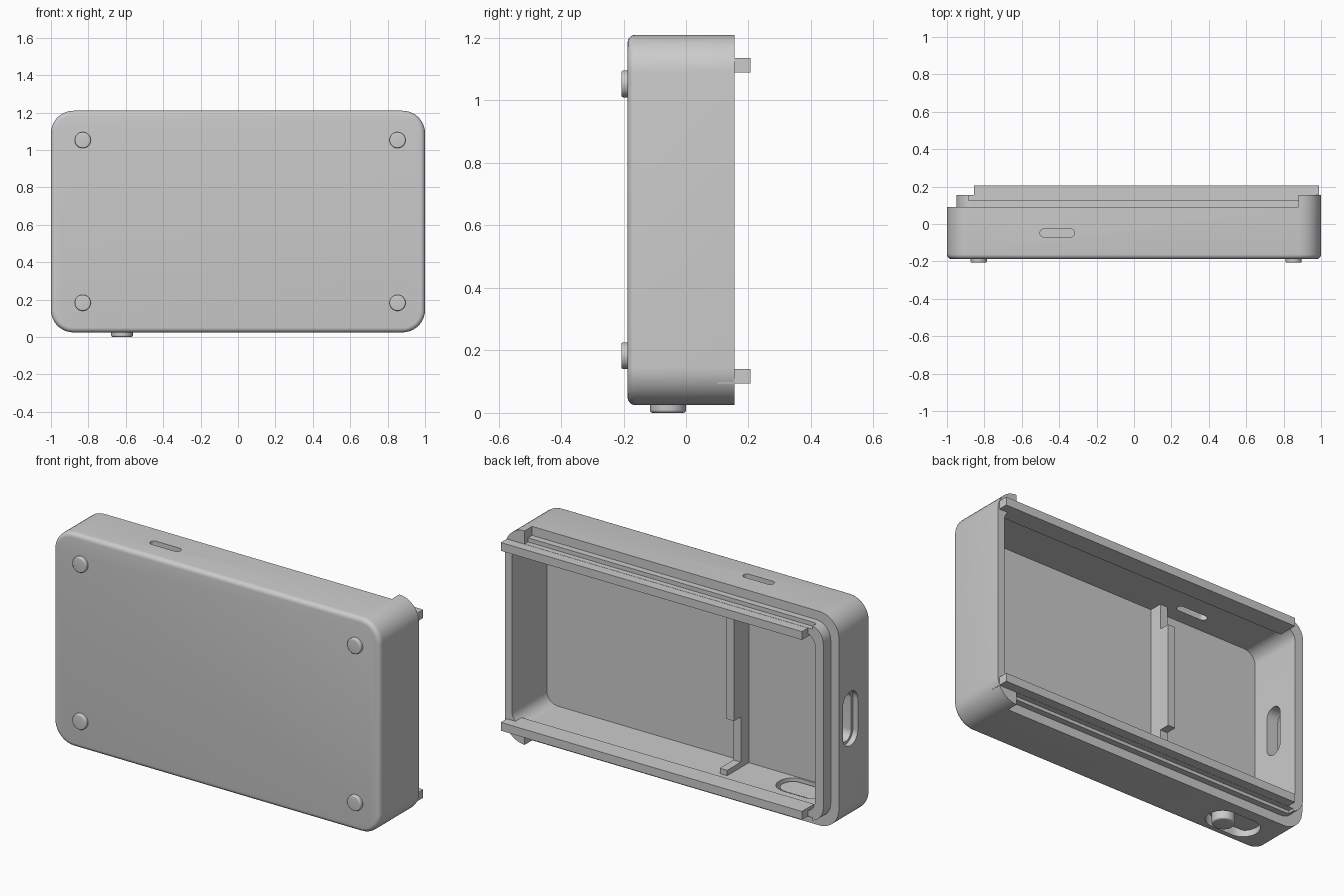
import bpy, bmesh, math

if "Cube" in bpy.data.objects:
    bpy.data.objects.remove(bpy.data.objects["Cube"])

grey = bpy.data.materials.new("plain grey")
grey.use_nodes = True
colour = (0.6, 0.6, 0.6, 1)
grey.diffuse_color = colour
grey.node_tree.nodes["Principled BSDF"].inputs["Base Color"].default_value = colour


def rounded_rect(u0, u1, v0, v1, r, n=10):
    """Outline of a rectangle with rounded corners."""
    if r == 0:
        return [(u0, v0), (u1, v0), (u1, v1), (u0, v1)]
    centres = [(u1 - r, v1 - r), (u0 + r, v1 - r), (u0 + r, v0 + r), (u1 - r, v0 + r)]
    points = []
    for k, (cu, cv) in enumerate(centres):
        for i in range(n + 1):
            a = (k + i / n) * math.pi / 2
            p = (cu + r * math.cos(a), cv + r * math.sin(a))
            if not points or math.dist(p, points[-1]) > 1e-5:
                points.append(p)
    if math.dist(points[0], points[-1]) < 1e-5:
        points.pop()
    return points


def prism(name, outline, axis, low, high, soft=0):
    """Extrude an outline along an axis; soft rounds the rim at the low end."""
    bm = bmesh.new()

    def place(u, v):
        return {"x": (low, u, v), "y": (u, low, v), "z": (u, v, low)}[axis]

    base = bm.faces.new([bm.verts.new(place(u, v)) for u, v in outline])
    made = bmesh.ops.extrude_face_region(bm, geom=[base])["geom"]
    shift = [high - low if a == axis else 0 for a in "xyz"]
    bmesh.ops.translate(bm, vec=shift, verts=[g for g in made if isinstance(g, bmesh.types.BMVert)])
    if soft:
        rim = [e for e in bm.edges if all(abs(v.co["xyz".index(axis)] - low) < 1e-6 for v in e.verts)]
        bmesh.ops.bevel(bm, geom=rim, offset=soft, segments=5, profile=0.5, affect="EDGES")
    bmesh.ops.recalc_face_normals(bm, faces=bm.faces)
    mesh = bpy.data.meshes.new(name)
    bm.to_mesh(mesh)
    bm.free()
    mesh.materials.append(grey)
    obj = bpy.data.objects.new(name, mesh)
    bpy.context.collection.objects.link(obj)
    return obj


def box(name, x, y, z):
    return prism(name, rounded_rect(*x, *z, 0), "y", *y)


def cut(target, cutter):
    """Subtract a cutter and discard it."""
    mod = target.modifiers.new("cut", "BOOLEAN")
    mod.operation = "DIFFERENCE"
    mod.solver = "EXACT"
    mod.object = cutter
    bpy.context.view_layer.objects.active = target
    bpy.ops.object.modifier_apply(modifier="cut")
    bpy.data.objects.remove(cutter)


# Tray body with rounded corners and a soft front rim
body = prism("case_body", rounded_rect(-1, 1, 0.025, 1.21, 0.12), "y", -0.187, 0.155, 0.025)

# Ledge around the raised inner lip; one end stays full height
ledge = box("ledge_cutter", (-1.2, 0.88), (0.09, 0.4), (-0.2, 1.4))
cut(ledge, prism("lip_core", rounded_rect(-0.95, 1.3, 0.075, 1.16, 0.09), "y", 0, 0.5))
cut(body, ledge)

# Shallow steps outside the rails
for low, high in ((1.137, 1.18), (0.055, 0.093)):
    cut(body, box("step_cutter", (-0.885, 0.88), (0.125, 0.3), (low, high)))

# Open cavity
cut(body, prism("cavity_cutter", rounded_rect(-0.9, 0.958, 0.12, 1.11, 0.07), "y", -0.15, 0.5))

# Top slot, end port with a countersink, and the push tab opening
cut(body, prism("slot_cutter", rounded_rect(-0.503, -0.318, -0.07, -0.027, 0.0214), "z", 1.0, 1.3))
cut(body, prism("port_cutter", rounded_rect(-0.06, 0.04, 0.475, 0.745, 0.049), "x", -1.2, -0.8))
cut(body, prism("port_recess_cutter", rounded_rect(-0.075, 0.055, 0.46, 0.76, 0.064), "x", -1.2, -0.97))
cut(body, prism("tab_cutter", rounded_rect(-0.83, -0.53, -0.143, 0.027, 0.084), "z", -0.1, 0.14))

parts = [body]

# Push tab and its round button
parts.append(prism("push_tab", rounded_rect(-0.85, -0.55, -0.123, 0.007, 0.064), "z", 0.06, 0.11))
parts.append(prism("button", rounded_rect(-0.678, -0.562, -0.116, 0, 0.058), "z", 0, 0.08, 0.01))

# Sliding rails
for name, z in (("top_rail", (1.09, 1.136)), ("bottom_rail", (0.094, 0.14))):
    parts.append(box(name, (-0.855, 0.99), (0.1, 0.207), z))

# Stepped divider inside the cavity
for name, top, z in (("divider_base", -0.08, (0.1, 1.12)),
                     ("divider_wall", -0.02, (0.4, 0.97)),
                     ("divider_foot", 0.04, (0.1, 0.15))):
    parts.append(box(name, (-0.28, -0.235), (-0.16, top), z))

# Four round feet on the front
for side, x in (("right", -0.83), ("left", 0.853)):
    for level, z in (("lower", 0.183), ("upper", 1.053)):
        r = 0.043
        outline = rounded_rect(x - r, x + r, z - r, z + r, r, 8)
        parts.append(prism(f"{level}_{side}_foot", outline, "y", -0.207, -0.17, 0.007))

bpy.ops.object.select_all(action="DESELECT")
for part in parts:
    part.select_set(True)
bpy.context.view_layer.objects.active = body
bpy.ops.object.shade_smooth_by_angle(angle=math.radians(30))
